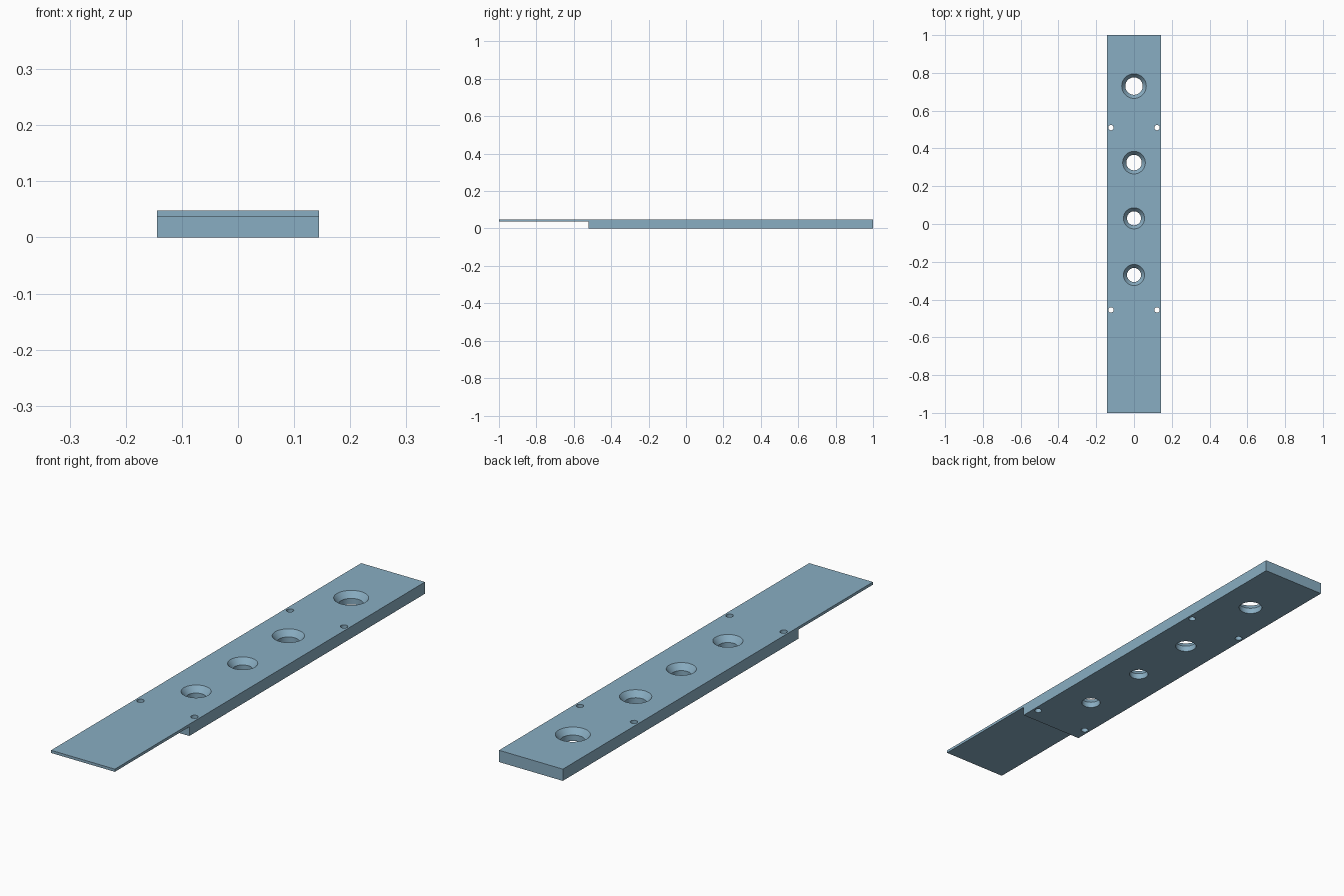
import bpy, bmesh, math

if "Cube" in bpy.data.objects:
    bpy.data.objects.remove(bpy.data.objects["Cube"])

W, T = 0.144, 0.048      # half width, thickness
STEP_Y, LIP_Z = -0.52, 0.037

mat = bpy.data.materials.new("steel blue")
mat.diffuse_color = (0.25, 0.42, 0.54, 1)
mat.use_nodes = True
mat.node_tree.nodes["Principled BSDF"].inputs["Base Color"].default_value = mat.diffuse_color


def make_object(name, bm):
    bmesh.ops.recalc_face_normals(bm, faces=bm.faces)
    mesh = bpy.data.meshes.new(name)
    bm.to_mesh(mesh)
    bm.free()
    obj = bpy.data.objects.new(name, mesh)
    bpy.context.collection.objects.link(obj)
    mesh.materials.append(mat)
    return obj


def drill(name, x, y, profile, segments):
    """Turned cutter: profile is a list of (radius, z)."""
    bm = bmesh.new()
    rings = [[bm.verts.new((x + r * math.cos(2 * math.pi * i / segments),
                            y + r * math.sin(2 * math.pi * i / segments), z))
              for i in range(segments)] for r, z in profile]
    for a, b in zip(rings, rings[1:]):
        for i in range(segments):
            j = (i + 1) % segments
            bm.faces.new((a[i], a[j], b[j], b[i]))
    bm.faces.new(rings[0])
    bm.faces.new(rings[-1])
    obj = make_object(name, bm)
    obj.hide_render = True
    return obj


# Stepped bar: side profile extruded across the width
bm = bmesh.new()
profile = [(-1, LIP_Z), (STEP_Y, LIP_Z), (STEP_Y, 0), (1, 0), (1, T), (-1, T)]
face = bm.faces.new([bm.verts.new((-W, y, z)) for y, z in profile])
ext = bmesh.ops.extrude_face_region(bm, geom=[face])
bmesh.ops.translate(bm, vec=(2 * W, 0, 0),
                    verts=[v for v in ext["geom"] if isinstance(v, bmesh.types.BMVert)])
bar = make_object("stepped_bar", bm)

# Countersunk holes along the centre line: (y, bore radius, rim radius)
cutters = []
SINK = 0.024
for y, r, rim in [(0.73, 0.046, 0.065), (0.325, 0.041, 0.06),
                  (0.03, 0.037, 0.056), (-0.27, 0.037, 0.056)]:
    over = (rim - r) / SINK * 0.01
    cutters.append(drill("countersink_cutter", 0, y,
                         [(r, -0.02), (r, T - SINK), (rim + over, T + 0.01)], 48))

# Small fixing holes near both edges
for y in (0.51, -0.455):
    for side in (-1, 1):
        cutters.append(drill("fixing_hole_cutter", side * 0.122, y,
                             [(0.014, -0.02), (0.014, T + 0.02)], 24))

# Cut all holes, then drop the cutters
for c in cutters:
    mod = bar.modifiers.new("hole", "BOOLEAN")
    mod.operation = "DIFFERENCE"
    mod.solver = "EXACT"
    mod.object = c
bpy.context.view_layer.objects.active = bar
bar.select_set(True)
for mod in list(bar.modifiers):
    bpy.ops.object.modifier_apply(modifier=mod.name)
for c in cutters:
    bpy.data.objects.remove(c, do_unlink=True)

bpy.ops.object.shade_smooth_by_angle(angle=math.radians(25))
